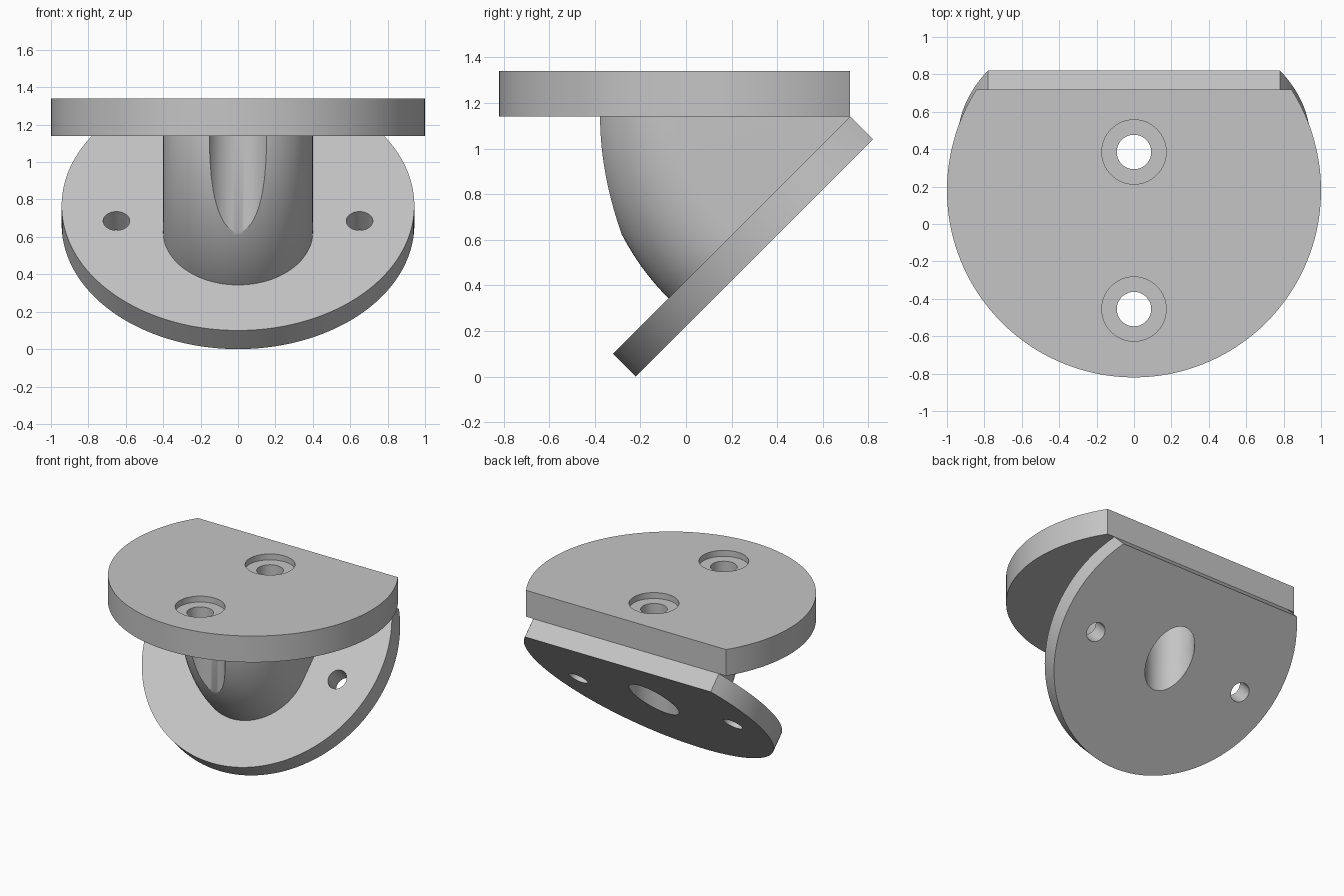
import bpy, bmesh, math
from mathutils import Matrix, Vector

if "Cube" in bpy.data.objects:
    bpy.data.objects.remove(bpy.data.objects["Cube"])

HINGE = Vector((0, 0.72, 1.14))          # line where both flanges meet
LEVEL = Matrix.Translation(HINGE)
TILTED = LEVEL @ Matrix.Rotation(math.radians(45), 4, 'X')

grey = bpy.data.materials.new("plain grey")
grey.diffuse_color = (0.56, 0.56, 0.56, 1)
grey.use_nodes = True
grey.node_tree.nodes["Principled BSDF"].inputs["Base Color"].default_value = grey.diffuse_color


def make_object(name, bm, matrix):
    bmesh.ops.remove_doubles(bm, verts=bm.verts, dist=1e-5)
    bmesh.ops.recalc_face_normals(bm, faces=bm.faces)
    bm.transform(matrix)
    mesh = bpy.data.meshes.new(name)
    bm.to_mesh(mesh)
    bm.free()
    mesh.materials.append(grey)
    obj = bpy.data.objects.new(name, mesh)
    bpy.context.collection.objects.link(obj)
    return obj


def loft(name, rings, matrix):
    """Skin closed rings of points and cap both ends."""
    bm = bmesh.new()
    rows = [[bm.verts.new(p) for p in ring] for ring in rings]
    n = len(rows[0])
    for a, b in zip(rows, rows[1:]):
        for i in range(n):
            j = (i + 1) % n
            bm.faces.new((a[i], a[j], b[j], b[i]))
    bm.faces.new(rows[0])
    bm.faces.new(rows[-1])
    return make_object(name, bm, matrix)


def flat_disc(name, radius, chord, z0, z1, matrix):
    """Disc cut by a chord lying on local y = 0, disc centre at y = -chord."""
    a0 = math.asin(chord / radius)
    start, sweep, n = math.pi - a0, math.pi + 2 * a0, 112
    pts = [(radius * math.cos(start + sweep * i / n),
            radius * math.sin(start + sweep * i / n) - chord) for i in range(n + 1)]
    return loft(name, [[(x, y, z) for x, y in pts] for z in (z0, z1)], matrix)


def drill(obj, x, y, radius, z0, z1, matrix=Matrix()):
    """Subtract a cylinder along local z."""
    ring = [(x + radius * math.cos(math.tau * i / 64),
             y + radius * math.sin(math.tau * i / 64)) for i in range(64)]
    cutter = loft("hole_cutter", [[(u, v, z) for u, v in ring] for z in (z0, z1)], matrix)
    cutter.hide_render = True
    mod = obj.modifiers.new("hole", 'BOOLEAN')
    mod.operation, mod.solver, mod.object = 'DIFFERENCE', 'EXACT', cutter
    bpy.context.view_layer.objects.active = obj
    bpy.ops.object.modifier_apply(modifier=mod.name)
    bpy.data.objects.remove(cutter, do_unlink=True)


# Horizontal flange with two counterbored screw holes
top_flange = flat_disc("top_flange", 1.0, 0.54, 0, 0.2, LEVEL)
for y in (0.385, -0.455):
    drill(top_flange, 0, y, 0.172, 1.295, 1.5)
    drill(top_flange, 0, y, 0.092, 1.0, 1.4)

# Flange tilted 45 degrees, with two screw holes and a tool passage
angled_flange = flat_disc("angled_flange", 0.943, 0.528, -0.141, 0, TILTED)
for x in (-0.65, 0.65):
    drill(angled_flange, x, -0.643, 0.071, -0.3, 0.2, TILTED)
drill(angled_flange, 0, 0.385, 0.172, 0.2, 1.3)

# Round-nosed web swept about the hinge line between the flanges
section = [(-0.4, 0)]
section += [(-0.4 * math.cos(math.pi * i / 48), 0.727 + 0.4 * math.sin(math.pi * i / 48))
            for i in range(49)]
section += [(0.4, 0)]
rings = []
for k in range(25):
    a = math.radians(45) * k / 24
    rings.append([(x, -r * math.cos(a), -r * math.sin(a)) for x, r in section])
web = loft("curved_web", rings, LEVEL)
for y in (0.385, -0.455):
    drill(web, 0, y, 0.172, -0.2, 1.3)

# Smooth round walls, keep edges sharp
for obj in (top_flange, angled_flange, web):
    bpy.ops.object.select_all(action='DESELECT')
    obj.select_set(True)
    bpy.context.view_layer.objects.active = obj
    bpy.ops.object.shade_smooth_by_angle(angle=math.radians(30))
